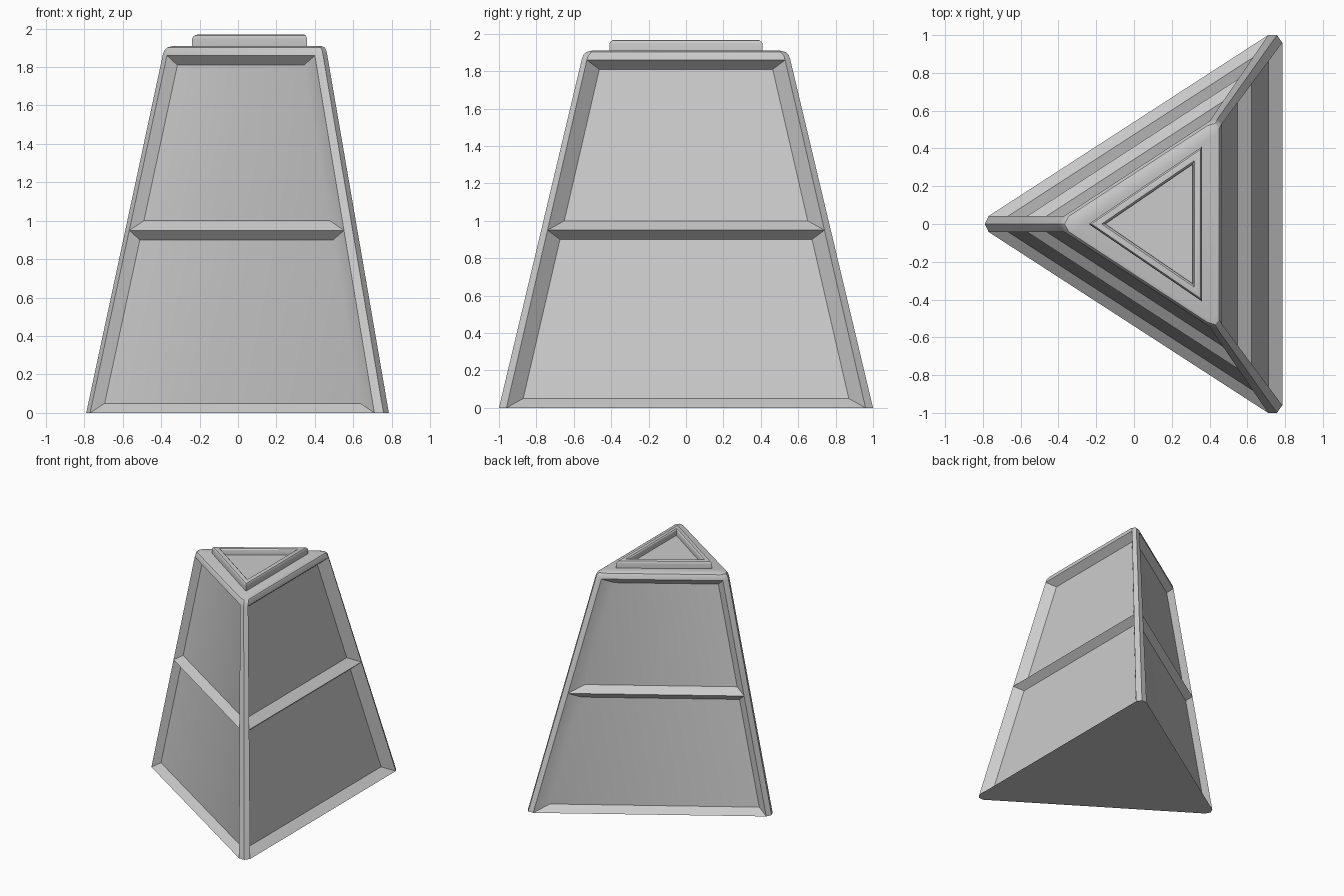
import bpy, bmesh, math
from mathutils import Vector

if "Cube" in bpy.data.objects:
    bpy.data.objects.remove(bpy.data.objects["Cube"])


def mirror_loop(half):
    # first point lies on y = 0, the rest are mirrored in y
    return half + [(x, -y) for x, y in reversed(half[1:])]


def ring(bm, pts, z, scale=1.0, cx=0.0):
    return [bm.verts.new((cx + (x - cx) * scale, y * scale, z)) for x, y in pts]


def bridge(bm, a, b, skip=()):
    n = len(a)
    for i in range(n):
        if i not in skip:
            j = (i + 1) % n
            bm.faces.new((a[i], a[j], b[j], b[i]))


def finish(bm, name):
    bmesh.ops.recalc_face_normals(bm, faces=bm.faces[:])
    me = bpy.data.meshes.new(name)
    bm.to_mesh(me)
    bm.free()
    ob = bpy.data.objects.new(name, me)
    bpy.context.collection.objects.link(ob)
    bpy.ops.object.select_all(action='DESELECT')
    ob.select_set(True)
    bpy.context.view_layer.objects.active = ob
    bpy.ops.object.shade_smooth_by_angle(angle=math.radians(30))
    return ob


# Tapered three-sided body with chamfered corners
base = mirror_loop([(-.79, 0), (-.77, .042), (.71, 1.0), (.757, 1.0), (.785, .96)])
top = mirror_loop([(-.392, 0), (-.37, .042), (.40, .545), (.443, .558), (.465, .53)])
Z_TOP = 1.86


def section(z):
    t = z / Z_TOP
    return [(a[0] + (b[0] - a[0]) * t, a[1] + (b[1] - a[1]) * t) for a, b in zip(base, top)]


# Edge index of each main side -> inward recess direction
sides = {1: Vector((0, -.06, 0)), 4: Vector((-.065, 0, 0)), 7: Vector((0, .06, 0))}

bm = bmesh.new()
levels = [0, .95, Z_TOP]
rings = [ring(bm, section(z), z) for z in levels]
bm.faces.new(rings[0])

for k in range(2):
    lo, hi = rings[k], rings[k + 1]
    bridge(bm, lo, hi, skip=sides)
    # Recessed panels with sloping borders
    for i, depth in sides.items():
        inner = []
        for z in (levels[k] + .05, levels[k + 1] - .05):
            s = section(z)
            a, b = Vector((*s[i], z)), Vector((*s[i + 1], z))
            t = (b - a).normalized() * .078
            inner.append((a + t + depth, b - t + depth))
        quad = [bm.verts.new(p) for p in (*inner[0], inner[1][1], inner[1][0])]
        bridge(bm, [lo[i], lo[i + 1], hi[i + 1], hi[i]], quad)
        bm.faces.new(quad)

# Rounded shoulder
prev = rings[-1]
for s, z in ((.985, 1.885), (.955, 1.902), (.90, 1.91)):
    cur = ring(bm, top, z, s, .15)
    bridge(bm, prev, cur)
    prev = cur
bm.faces.new(prev)
finish(bm, "tapered_body")

# Triangular raised rim with sunken centre
tri = mirror_loop([(-.24, 0), (.36, .41)])
bm = bmesh.new()
profile = [(1, 1.90), (1, 1.945), (.985, 1.957), (.96, 1.965), (.93, 1.968),
           (.82, 1.968), (.785, 1.96), (.77, 1.945), (.77, 1.92)]
loops = [ring(bm, tri, z, s, .1435) for s, z in profile]
for a, b in zip(loops, loops[1:]):
    bridge(bm, a, b)
bm.faces.new(loops[0])
bm.faces.new(loops[-1])
finish(bm, "top_rim")
